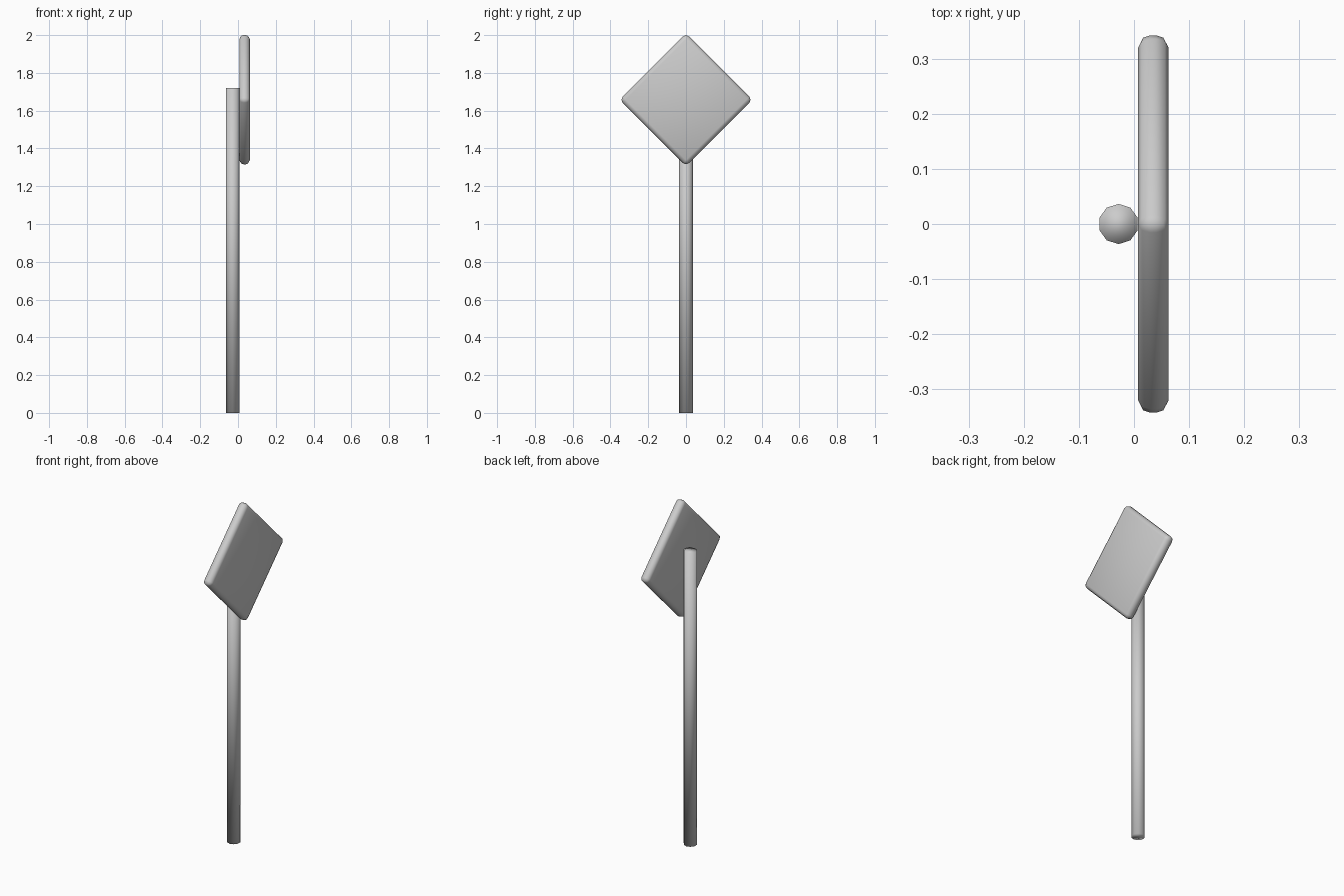
import bpy, math

if "Cube" in bpy.data.objects:
    bpy.data.objects.remove(bpy.data.objects["Cube"])

# Round post: ten sides, smooth shaded
R, H = 0.0365, 1.72
bpy.ops.mesh.primitive_cylinder_add(vertices=10, radius=R, depth=H, location=(-0.028, 0, H / 2))
post = bpy.context.object
post.name = "post"
bpy.ops.object.shade_smooth()

# Diamond sign plate: square slab with rounded edges, turned 45 degrees
BEVEL, HALF_DIAG, THICK = 0.022, 0.342, 0.055
side = 2 * (HALF_DIAG + BEVEL * (math.sqrt(2) - 1)) / math.sqrt(2)
bpy.ops.mesh.primitive_cube_add(size=1, location=(0.035, 0, 2 - HALF_DIAG))
plate = bpy.context.object
plate.name = "sign_plate"
plate.scale = (THICK, side, side)
bpy.ops.object.transform_apply(location=False, rotation=False, scale=True)
plate.rotation_euler = (math.radians(45), 0, 0)
bevel = plate.modifiers.new("rounded_edges", 'BEVEL')
bevel.width = BEVEL
bevel.segments = 2
bpy.ops.object.shade_smooth()
